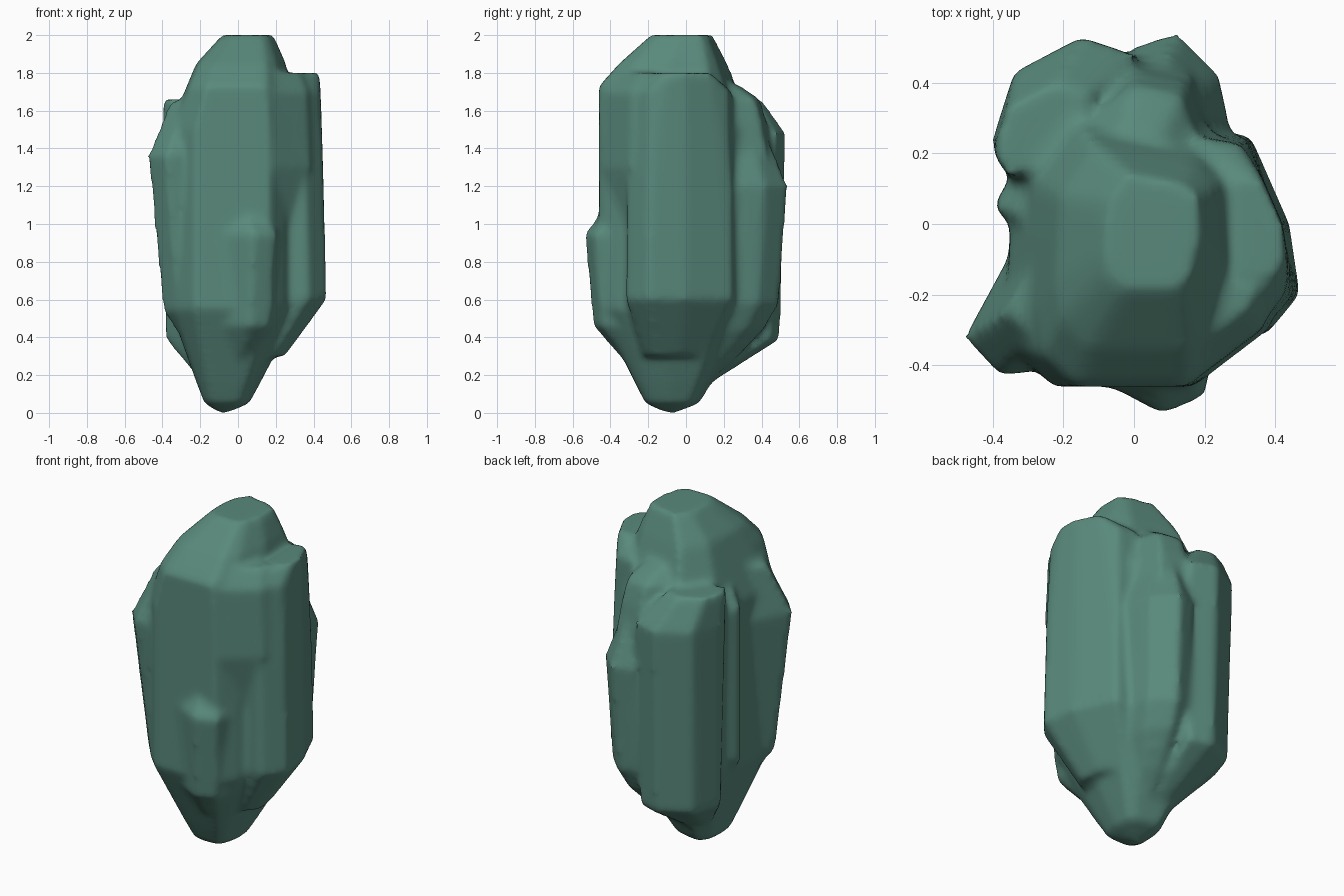
import bpy
import bmesh

FOOT = (-.08, -.08)  # lowest tip of the rock, seen from above

cube = bpy.data.objects.get("Cube")
if cube:
    bpy.data.objects.remove(cube, do_unlink=True)


def scaled_outline(outline, scale, centre):
    """Grow or shrink a plan outline about a centre."""
    centre_x, centre_y = centre
    return [(centre_x + scale * (x - centre_x), centre_y + scale * (y - centre_y))
            for x, y in outline]


def add_lump(bm, outline, stages):
    """Wrap a convex skin around one outline repeated at (height, scale, centre) stages."""
    verts = []
    for height, scale, centre in stages:
        ring = scaled_outline(outline, scale, centre)
        verts += [bm.verts.new((x, y, height)) for x, y in ring]
    hull = bmesh.ops.convex_hull(bm, input=verts)
    spare = {item for item in hull["geom_interior"] + hull["geom_unused"]
             if isinstance(item, bmesh.types.BMVert)}
    bmesh.ops.delete(bm, geom=list(spare), context="VERTS")


def make_material(name, colour):
    """Make one plain matt material."""
    material = bpy.data.materials.new(name)
    material.use_nodes = True
    material.diffuse_color = colour
    for node in material.node_tree.nodes:
        if node.type == "BSDF_PRINCIPLED":
            node.inputs["Base Color"].default_value = colour
            node.inputs["Roughness"].default_value = .8
    return material


bm = bmesh.new()

# Main body: pointed foot, straight flanks, sloping shoulders and a flat crown
add_lump(bm, [(-.35, 0), (-.36, -.2), (-.34, -.35), (-.23, -.46), (.17, -.46),
              (.25, -.35), (.32, -.1), (.3, .2), (.2, .28), (-.2, .36), (-.34, .16)],
         [(0, .05, FOOT), (.05, .35, FOOT), (.16, .5, FOOT), (.55, 1, FOOT),
          (1.5, 1, FOOT), (1.73, .8, (.08, -.46)), (1.85, .7, (.1, -.1)),
          (2, .4, (.1, 0))])

# Spine: the rear ridge running up towards the crown
add_lump(bm, [(0, .43), (.15, .4), (.2, .25), (-.15, .3)],
         [(.35, .8, FOOT), (1.25, 1.1, FOOT), (1.54, 1, FOOT),
          (1.66, .93, FOOT), (1.74, .7, FOOT)])

# Front bump: low swelling that runs from the foot to halfway up
add_lump(bm, [(.08, -.54), (.2, -.49), (.22, -.4), (-.07, -.46)],
         [(.2, .4, FOOT), (.46, .9, FOOT), (.95, 1, FOOT), (1.06, .8, FOOT)])

# Left flank: the broad lump with the widest lower corner
add_lump(bm, [(.47, -.2), (.44, 0), (.36, .13), (.33, .25), (.2, .27),
              (.2, -.3), (.37, -.32)],
         [(.3, .6, FOOT), (.5, .8, FOOT), (.6, 1, FOOT), (1.25, .97, FOOT),
          (1.7, .93, FOOT), (1.8, .5, (.4, 0))])

# Left shoulder: fills the corner between the body front and the flank
add_lump(bm, [(.17, -.46), (.38, -.3), (.42, -.2), (.1, -.2)],
         [(1, .5, (.2, -.3)), (1.3, 1, FOOT), (1.7, .97, FOOT),
          (1.8, .7, (.2, -.1))])

# Right front corner: leans outwards, widest above the middle
add_lump(bm, [(-.48, -.32), (-.38, -.43), (-.29, -.42), (-.42, -.22), (-.36, -.1)],
         [(.42, .6, FOOT), (.54, .8, FOOT), (1.36, 1, FOOT), (1.65, .7, FOOT)])

# Right ridge: narrow rib between the two right lumps
add_lump(bm, [(-.4, .05), (-.35, .13), (-.35, 0), (-.2, .05)],
         [(.35, .5, FOOT), (.6, 1, FOOT), (1.5, 1, FOOT), (1.6, .8, FOOT)])

# Right rear lump: ends in a ledge near the top
add_lump(bm, [(-.15, .53), (-.34, .43), (-.4, .24), (-.34, .15), (0, .48), (-.1, .2)],
         [(.1, .2, FOOT), (.3, .6, FOOT), (.39, .95, FOOT), (1.48, 1, FOOT),
          (1.66, .7, (-.4, .1))])

# Left rear lump: shorter, with a sloping top
add_lump(bm, [(.12, .54), (.24, .42), (.26, .33), (.28, .2), (0, .5)],
         [(.1, .2, FOOT), (.28, .55, FOOT), (.44, .8, FOOT), (.58, .93, FOOT),
          (1.2, 1, FOOT), (1.45, .7, (0, .2))])

# Gather every lump into one mesh
bmesh.ops.recalc_face_normals(bm, faces=bm.faces)
for face in bm.faces:
    face.smooth = True
mesh = bpy.data.meshes.new("rock")
bm.to_mesh(mesh)
bm.free()
mesh.materials.append(make_material("grey_green_stone", (.1, .25, .2, 1)))

rock = bpy.data.objects.new("rock", mesh)
bpy.context.collection.objects.link(rock)

# Fuse the lumps into one skin and soften the seams
fuse = rock.modifiers.new("fuse", "REMESH")
fuse.mode = "VOXEL"
fuse.voxel_size = .02
fuse.use_smooth_shade = True
soften = rock.modifiers.new("soften", "SMOOTH")
soften.factor = .5
soften.iterations = 8
